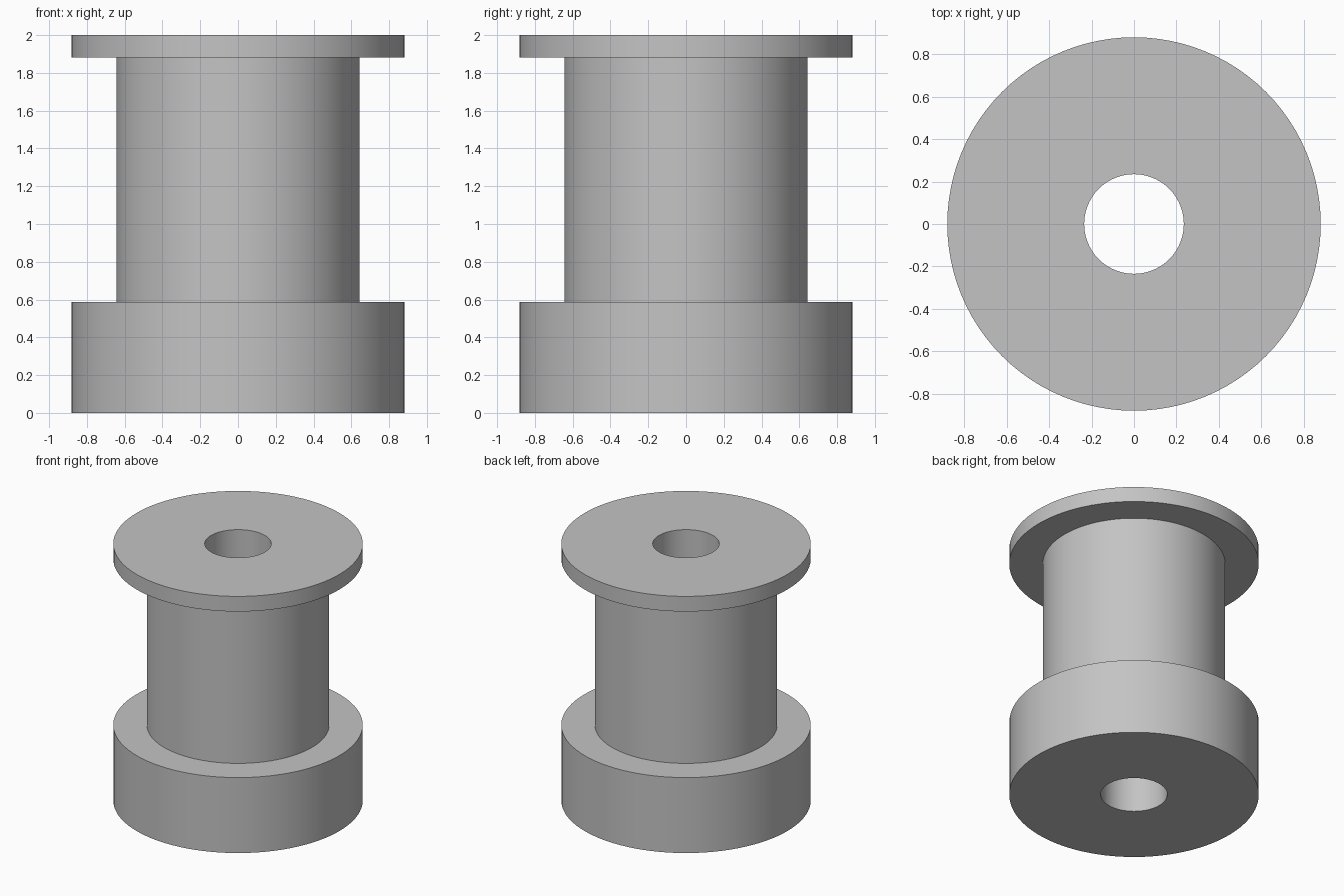
import bpy
import bmesh
import math

cube = bpy.data.objects.get("Cube")
if cube:
    bpy.data.objects.remove(cube, do_unlink=True)

SEGMENTS = 96
BORE, BARREL, FLANGE = 0.235, 0.644, 0.881
BASE_TOP, RIM_BOTTOM, TOP = 0.588, 1.882, 2.0

# Plain grey material
grey = bpy.data.materials.new("plain grey")
grey.use_nodes = True
colour = (0.55, 0.55, 0.55, 1.0)
grey.diffuse_color = colour
grey.node_tree.nodes["Principled BSDF"].inputs["Base Color"].default_value = colour


def lathe(name, profile):
    """Revolve a closed (radius, height) profile around the z axis."""
    bm = bmesh.new()
    rings = []
    for i in range(SEGMENTS):
        a = math.tau * i / SEGMENTS
        rings.append([bm.verts.new((r * math.cos(a), r * math.sin(a), z))
                      for r, z in profile])
    for i, ring in enumerate(rings):
        following = rings[(i + 1) % SEGMENTS]
        for j in range(len(profile)):
            k = (j + 1) % len(profile)
            bm.faces.new((ring[j], following[j], following[k], ring[k]))
    bmesh.ops.recalc_face_normals(bm, faces=bm.faces)
    mesh = bpy.data.meshes.new(name)
    bm.to_mesh(mesh)
    bm.free()
    mesh.materials.append(grey)
    obj = bpy.data.objects.new(name, mesh)
    bpy.context.collection.objects.link(obj)
    bpy.ops.object.select_all(action="DESELECT")
    obj.select_set(True)
    bpy.context.view_layer.objects.active = obj
    bpy.ops.object.shade_smooth_by_angle(angle=math.radians(30))
    return obj


# Bored spool: thick base, narrower barrel and thin top flange in one turned piece
lathe("flanged_spool", [
    (BORE, 0), (FLANGE, 0), (FLANGE, BASE_TOP), (BARREL, BASE_TOP),
    (BARREL, RIM_BOTTOM), (FLANGE, RIM_BOTTOM), (FLANGE, TOP), (BORE, TOP),
])
